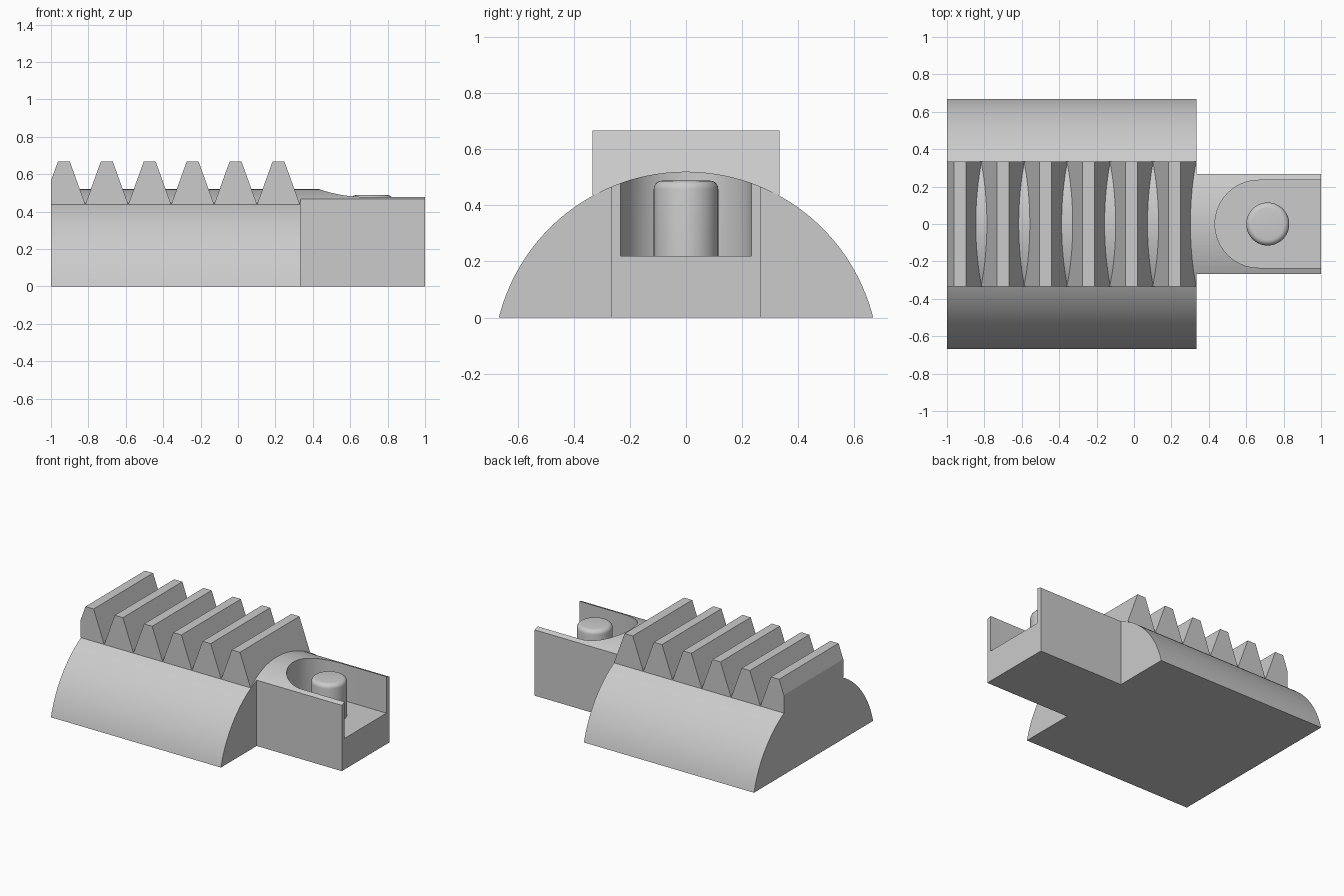
import bpy, bmesh, math
from mathutils import Vector

cube = bpy.data.objects.get("Cube")
if cube:
    bpy.data.objects.remove(cube, do_unlink=True)

grey = bpy.data.materials.new("light grey")
grey.use_nodes = True
grey.diffuse_color = (0.6, 0.6, 0.6, 1)
grey.node_tree.nodes["Principled BSDF"].inputs["Base Color"].default_value = (0.6, 0.6, 0.6, 1)


def add_object(name, bm):
    bmesh.ops.recalc_face_normals(bm, faces=bm.faces)
    mesh = bpy.data.meshes.new(name)
    bm.to_mesh(mesh)
    bm.free()
    mesh.materials.append(grey)
    obj = bpy.data.objects.new(name, mesh)
    bpy.context.collection.objects.link(obj)
    return obj


def add_prism(bm, points, offset):
    """Close a flat outline and extrude it along the offset."""
    face = bm.faces.new([bm.verts.new(p) for p in points])
    extruded = bmesh.ops.extrude_face_region(bm, geom=[face], use_keep_orig=True)["geom"]
    verts = [v for v in extruded if isinstance(v, bmesh.types.BMVert)]
    bmesh.ops.translate(bm, verts=verts, vec=Vector(offset))


def cut(target, cutter):
    """Subtract the cutter for good and delete it."""
    mod = target.modifiers.new("cut", 'BOOLEAN')
    mod.operation, mod.solver, mod.object = 'DIFFERENCE', 'EXACT', cutter
    cutter.hide_render = True
    bpy.context.view_layer.update()
    graph = bpy.context.evaluated_depsgraph_get()
    mesh = bpy.data.meshes.new_from_object(target.evaluated_get(graph))
    target.modifiers.clear()
    target.data = mesh
    bpy.data.objects.remove(cutter, do_unlink=True)


def smooth(obj):
    bpy.ops.object.select_all(action='DESELECT')
    obj.select_set(True)
    bpy.context.view_layer.objects.active = obj
    bpy.ops.object.shade_smooth_by_angle(angle=math.radians(30))


# Body: a shallow arched bar along x
half_width, crown = 0.667, 0.52
radius = (half_width ** 2 + crown ** 2) / (2 * crown)
centre_z = crown - radius
sweep = math.asin(half_width / radius)
steps = 64
arc = []
for i in range(steps + 1):
    a = -sweep + 2 * sweep * i / steps
    arc.append((-1, radius * math.sin(a), max(0, centre_z + radius * math.cos(a))))
bm = bmesh.new()
add_prism(bm, arc, (2, 0, 0))
body = add_object("arched_body", bm)

# Narrow the right end into a tab
shoulder, tab_half = 0.333, 0.266
for side in (-1, 1):
    bm = bmesh.new()
    corners = [(shoulder, side * tab_half), (1.2, side * tab_half),
               (1.2, side), (shoulder, side)]
    add_prism(bm, [(x, y, -0.2) for x, y in corners], (0, 0, 1))
    cut(body, add_object("side_cutter", bm))

# Round-ended slot, open at the end of the tab
slot_half, slot_floor = 0.234, 0.22
outline = [(1.2, slot_half, slot_floor)]
for i in range(33):
    a = math.pi / 2 + math.pi * i / 32
    outline.append((0.667 + slot_half * math.cos(a), slot_half * math.sin(a), slot_floor))
outline.append((1.2, -slot_half, slot_floor))
bm = bmesh.new()
add_prism(bm, outline, (0, 0, 1))
cut(body, add_object("slot_cutter", bm))
smooth(body)

# Row of rack teeth, the first trimmed flush with the left end
base_z, top_z, base_half, top_half, pitch = 0.437, 0.667, 0.115, 0.032, 0.2295
bm = bmesh.new()
for i in range(6):
    cx = -0.931 + pitch * i
    profile = [(cx - base_half, base_z), (cx + base_half, base_z),
               (cx + top_half, top_z), (cx - top_half, top_z)]
    add_prism(bm, [(x, -0.333, z) for x, z in profile], (0, 0.666, 0))
bmesh.ops.recalc_face_normals(bm, faces=bm.faces)
trim = bmesh.ops.bisect_plane(bm, geom=bm.verts[:] + bm.edges[:] + bm.faces[:],
                              plane_co=(-1, 0, 0), plane_no=(-1, 0, 0), clear_outer=True)
bmesh.ops.holes_fill(bm, edges=[e for e in trim["geom_cut"] if isinstance(e, bmesh.types.BMEdge)])
add_object("rack_teeth", bm)

# Pin with a rounded top, standing in the slot
pin_top, pin_bottom = 0.488, 0.21
bm = bmesh.new()
bmesh.ops.create_cone(bm, cap_ends=True, segments=48, radius1=0.115, radius2=0.115,
                      depth=pin_top - pin_bottom)
bmesh.ops.translate(bm, verts=bm.verts, vec=(0.715, 0, (pin_top + pin_bottom) / 2))
rim = [e for e in bm.edges if all(v.co.z > pin_top - 0.01 for v in e.verts)]
bmesh.ops.bevel(bm, geom=rim, offset=0.03, segments=5, profile=0.5, affect='EDGES')
smooth(add_object("locating_pin", bm))
